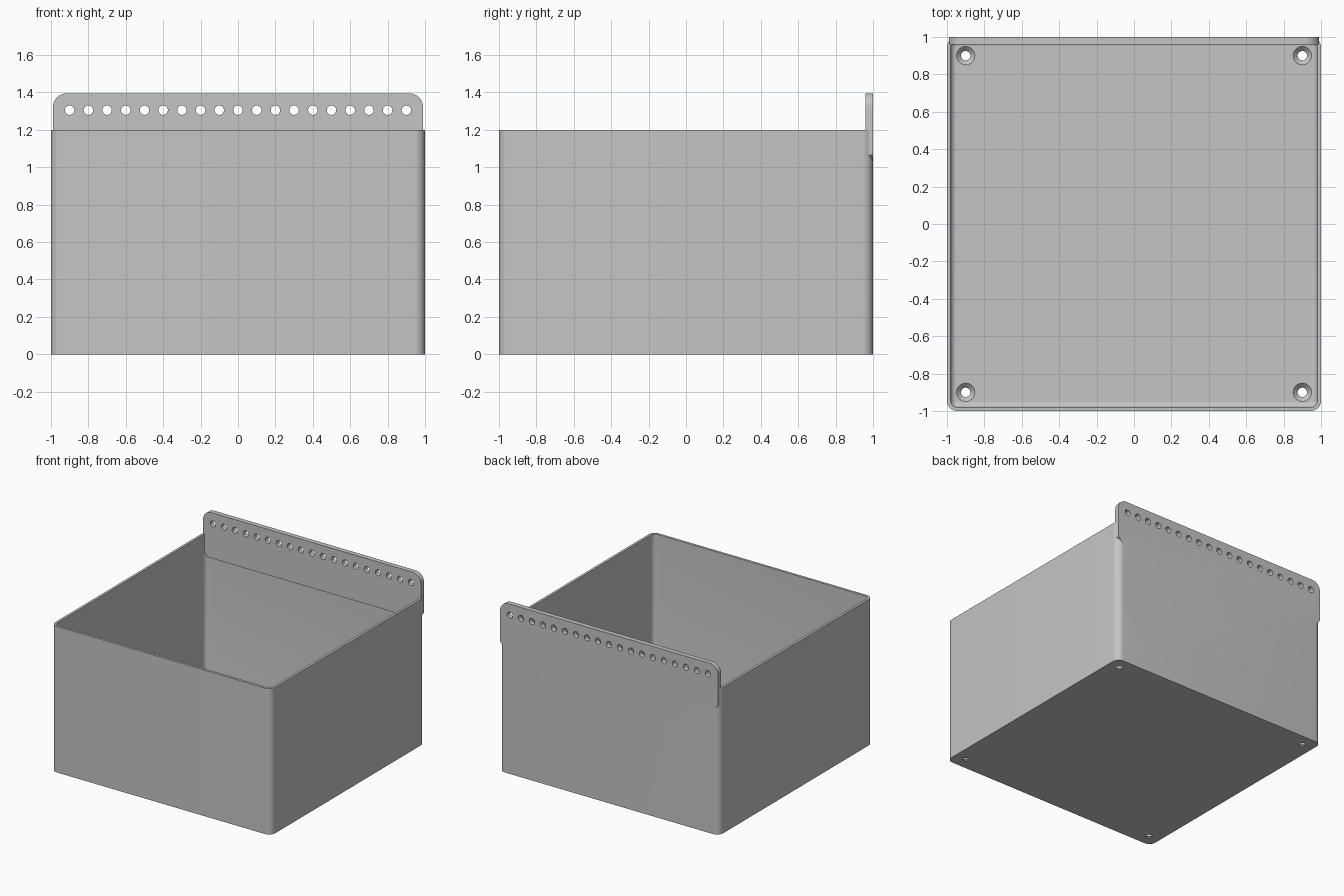
import bpy, bmesh
from math import sin, cos, pi

cube = bpy.data.objects.get("Cube")
if cube:
    bpy.data.objects.remove(cube, do_unlink=True)

WALL, FLOOR, HEIGHT, CORNER, FILLET = 0.02, 0.03, 1.2, 0.055, 0.03

grey = bpy.data.materials.new("plain grey")
grey.use_nodes = True
grey.diffuse_color = (0.56, 0.56, 0.56, 1)
bsdf = next(n for n in grey.node_tree.nodes if n.type == 'BSDF_PRINCIPLED')
bsdf.inputs["Base Color"].default_value = grey.diffuse_color


def loft(bm, rings):
    """Skin a stack of equal rings and cap both ends."""
    rows = [[bm.verts.new(p) for p in ring] for ring in rings]
    for a, b in zip(rows, rows[1:]):
        for i in range(len(a)):
            j = (i + 1) % len(a)
            bm.faces.new((a[i], a[j], b[j], b[i]))
    bm.faces.new(rows[0][::-1])
    bm.faces.new(rows[-1])


def make_object(name, bm):
    bmesh.ops.recalc_face_normals(bm, faces=bm.faces)
    mesh = bpy.data.meshes.new(name)
    bm.to_mesh(mesh)
    bm.free()
    mesh.materials.append(grey)
    obj = bpy.data.objects.new(name, mesh)
    bpy.context.collection.objects.link(obj)
    return obj


def arc(cx, cy, r, start, steps=10):
    return [(cx + r * cos(start + pi / 2 * i / steps),
             cy + r * sin(start + pi / 2 * i / steps)) for i in range(steps + 1)]


def rounded_square(inset, z):
    r = max(CORNER - inset, 0.008)
    c = 1 - inset - r
    pts = []
    for k, (sx, sy) in enumerate([(1, 1), (-1, 1), (-1, -1), (1, -1)]):
        pts += arc(sx * c, sy * c, r, k * pi / 2)
    return [(x, y, z) for x, y in pts]


def circle(r, place, steps=32):
    return [place(r * cos(2 * pi * i / steps), r * sin(2 * pi * i / steps))
            for i in range(steps)]


def combine(obj, tool, operation):
    mod = obj.modifiers.new(operation, 'BOOLEAN')
    mod.operation, mod.object, mod.solver = operation, tool, 'EXACT'
    bpy.context.view_layer.objects.active = obj
    bpy.ops.object.modifier_apply(modifier=mod.name)
    bpy.data.objects.remove(tool, do_unlink=True)


# Open bin with a filleted inner floor edge
bm = bmesh.new()
rings = [rounded_square(0, 0), rounded_square(0, HEIGHT), rounded_square(WALL, HEIGHT)]
for i in range(7):
    a = pi / 2 * i / 6
    rings.append(rounded_square(WALL + FILLET * (1 - cos(a)), FLOOR + FILLET * (1 - sin(a))))
loft(bm, rings)
bin_body = make_object("hanging_bin", bm)

# Back hanging plate: rounded top corners, chamfered bottom corners
half, top, low, r, chamfer = 0.99, 1.395, 1.02, 0.075, 0.045
outline = arc(half - r, top - r, r, 0) + arc(r - half, top - r, r, pi / 2)
outline += [(-half, low + chamfer), (chamfer - half, low),
            (half - chamfer, low), (half, low + chamfer)]
bm = bmesh.new()
loft(bm, [[(x, y, z) for x, z in outline] for y in (0.96, 1.0)])
combine(bin_body, make_object("hanging_plate", bm), 'UNION')

# Row of holes in the plate, countersunk screw holes in the floor
bm = bmesh.new()
for i in range(-9, 10):
    loft(bm, [circle(0.025, lambda u, v, y=y: (i * 0.1 + u, y, 1.305 + v))
              for y in (0.9, 1.1)])
for sx in (-0.9, 0.9):
    for sy in (-0.9, 0.9):
        profile = [(0.025, -0.05), (0.025, 0.006), (0.049, FLOOR), (0.049, FLOOR + 0.05)]
        loft(bm, [circle(rad, lambda u, v, z=z: (sx + u, sy + v, z)) for rad, z in profile])
combine(bin_body, make_object("hole_cutters", bm), 'DIFFERENCE')

bpy.ops.object.select_all(action='DESELECT')
bin_body.select_set(True)
bpy.context.view_layer.objects.active = bin_body
bpy.ops.object.shade_smooth_by_angle(angle=pi / 6)
